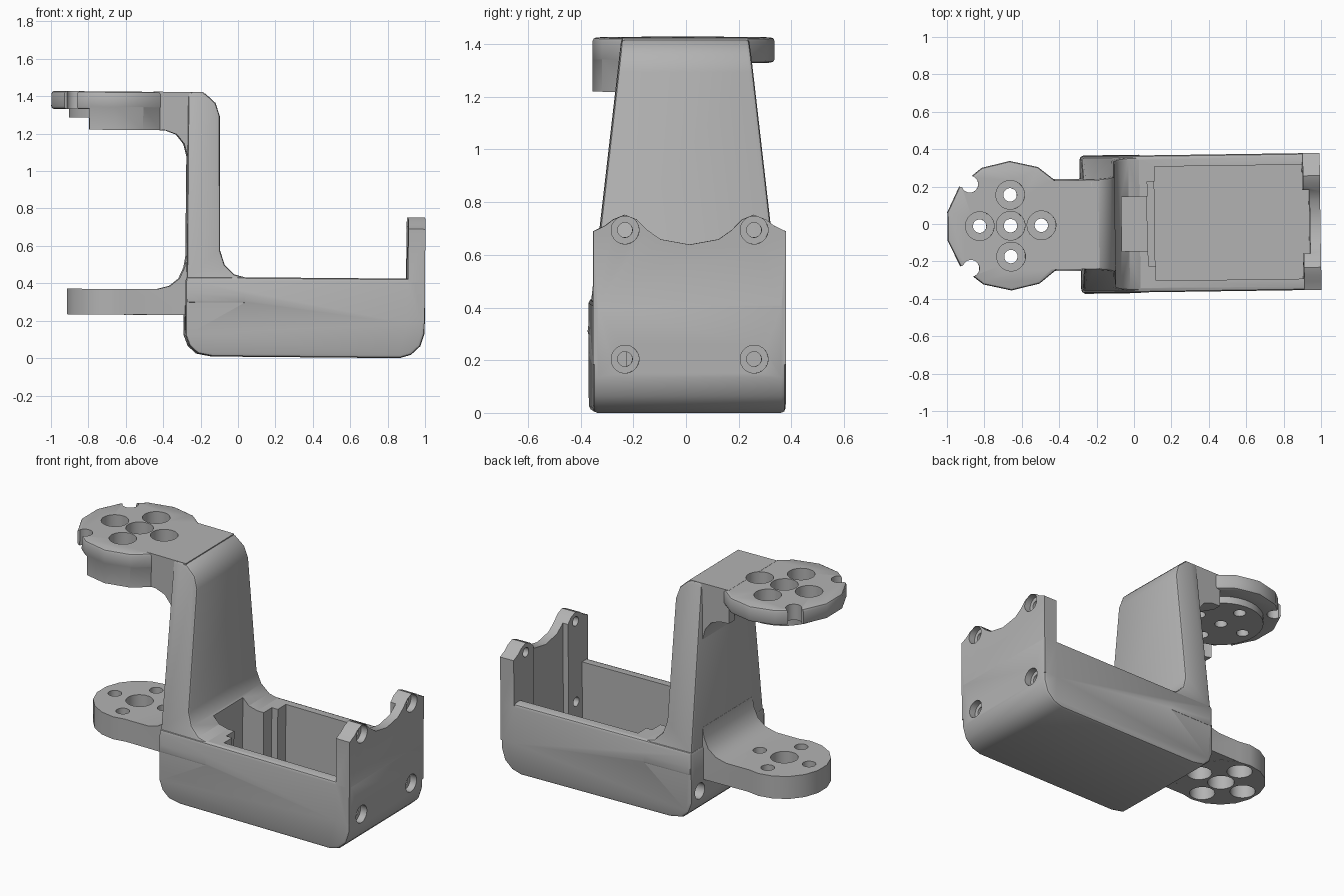
import bpy, bmesh, math
from mathutils import Matrix, Vector

if "Cube" in bpy.data.objects:
    bpy.data.objects.remove(bpy.data.objects["Cube"])

grey = bpy.data.materials.new("plain_grey")
grey.use_nodes = True
grey.diffuse_color = (0.45, 0.45, 0.45, 1)
grey.node_tree.nodes["Principled BSDF"].inputs["Base Color"].default_value = (0.45, 0.45, 0.45, 1)

PLACE = {"x": lambda p, d: (d, p[0], p[1]),
         "y": lambda p, d: (p[0], d, p[1]),
         "z": lambda p, d: (p[0], p[1], d)}


def prism(name, pts, axis, a, b, bevel=0, half_width=None):
    """Extrude a profile along an axis; half_width(z) tapers it in y."""
    bm = bmesh.new()
    ends = [[bm.verts.new(PLACE[axis](p, d)) for p in pts] for d in (a, b)]
    bm.faces.new(ends[0])
    bm.faces.new(ends[1])
    for i in range(len(pts)):
        j = (i + 1) % len(pts)
        bm.faces.new((ends[0][i], ends[0][j], ends[1][j], ends[1][i]))
    if half_width:
        for v in bm.verts:
            v.co.y *= half_width(v.co.z)
    bmesh.ops.recalc_face_normals(bm, faces=bm.faces)
    if bevel:
        sharp = [e for e in bm.edges if e.calc_face_angle(0) > math.radians(55)]
        bmesh.ops.bevel(bm, geom=sharp, offset=bevel, segments=2, profile=0.5, affect="EDGES")
    mesh = bpy.data.meshes.new(name)
    bm.to_mesh(mesh)
    bm.free()
    obj = bpy.data.objects.new(name, mesh)
    bpy.context.collection.objects.link(obj)
    mesh.materials.append(grey)
    return obj


def circle(cx, cy, r, n=24):
    return [(cx + r * math.cos(math.tau * (i + 0.5) / n),
             cy + r * math.sin(math.tau * (i + 0.5) / n)) for i in range(n)]


def rect(x0, x1, y0, y1):
    return [(x0, y0), (x1, y0), (x1, y1), (x0, y1)]


def combine(obj, tools, op="DIFFERENCE"):
    """Apply booleans with each tool, then discard the tools."""
    for tool in tools:
        mod = obj.modifiers.new("bool", "BOOLEAN")
        mod.operation, mod.solver, mod.object = op, "EXACT", tool
        deps = bpy.context.evaluated_depsgraph_get()
        mesh = bpy.data.meshes.new_from_object(obj.evaluated_get(deps))
        obj.modifiers.clear()
        obj.data = mesh
        bpy.data.objects.remove(tool)
    return obj


def drill(axis, c, r, a, b, n=24):
    return prism("cutter", circle(c[0], c[1], r, n), axis, a, b)


def block(x0, x1, y0, y1, z0, z1):
    return prism("cutter", rect(x0, x1, y0, y1), "z", z0, z1)


# Tray with rounded lower corners
housing = prism("housing_body", [
    (-0.288, 0.44), (-0.288, 0.13), (-0.265, 0.07), (-0.22, 0.03), (-0.14, 0.015),
    (0.86, 0.015), (0.92, 0.033), (0.97, 0.08), (0.992, 0.15), (0.992, 0.44)],
    "y", -0.366, 0.366, 0.018)

# Tapered neck with a fillet at the foot and a rounded top
neck = prism("neck", [
    (0.04, 0.3), (0.04, 0.437), (-0.03, 0.455), (-0.08, 0.505), (-0.105, 0.58),
    (-0.112, 1.3), (-0.135, 1.37), (-0.19, 1.42), (-0.23, 1.428), (-0.282, 1.428),
    (-0.282, 0.3)], "y", -1, 1, 0.014, lambda z: 0.36 - 0.115 * (z - 0.4))

# End wall with two screw bumps
half = [(0.11, 0.675), (0.16, 0.71), (0.2, 0.75), (0.245, 0.768),
        (0.29, 0.75), (0.32, 0.727), (0.366, 0.705)]
wave = [(-y, z) for y, z in reversed(half)] + [(0, 0.655)] + half
end_wall = prism("end_wall", [(-0.366, 0.2)] + wave + [(0.366, 0.2)], "x", 0.9, 0.991)
combine(housing, [neck, end_wall], "UNION")

# Cavity, ledge, cable slot and end wall recess
combine(housing, [
    block(0.11, 0.9, -0.305, 0.305, 0.08, 0.6),
    block(0.07, 0.2, -0.225, 0.225, 0.1, 0.6),
    block(-0.07, 0.15, -0.145, 0.145, 0.12, 0.56),
    block(0.85, 0.935, -0.17, 0.17, 0.08, 0.9)])

# Screw holes and their wide mouths
for side in (-1, 1):
    for z in (0.71, 0.22):
        combine(housing, [drill("x", (side * 0.245, z), 0.028, 0.85, 1.1),
                          drill("x", (side * 0.245, z), 0.053, 0.95, 1.1)])
    combine(housing, [drill("x", (side * 0.285, 0.18), 0.048, -0.4, -0.18)])

# Upper arm: root block, faceted disc, horn seat and one-sided skirt
CX = -0.672
upper = prism("upper_arm", [
    (-0.46, 1.428), (-0.46, 1.225), (-0.4, 1.222), (-0.34, 1.2), (-0.3, 1.15),
    (-0.281, 1.08), (-0.2, 1.08), (-0.2, 1.428)], "y", -0.238, 0.238)
combine(upper, [drill("z", (CX, 0), 0.28, 1.0, 1.335, 32)])
skirt = prism("skirt", circle(CX, 0, 0.345, 14), "z", 1.222, 1.36)
combine(skirt, [drill("z", (CX, 0), 0.28, 1.0, 1.335, 32),
                block(-1.2, -0.81, -0.5, 0.5, 1, 1.5),
                block(-1.2, 0, -0.13, 0.5, 1, 1.5)])
disc = prism("disc", circle(CX, 0, 0.346, 14), "z", 1.331, 1.427, 0.015)
seat = prism("horn_seat", circle(CX, 0, 0.245, 32), "z", 1.287, 1.35)
combine(upper, [skirt, disc, seat], "UNION")

RING = [(0, 0), (0.165, 0), (-0.165, 0), (0, 0.165), (0, -0.165)]
for dx, dy in RING:
    combine(upper, [drill("z", (CX + dx, dy), 0.036, 1.2, 1.5),
                    drill("z", (CX + dx, dy), 0.077, 1.345, 1.5)])
# Rim notches
for side in (-1, 1):
    combine(upper, [drill("z", (CX - 0.215, side * 0.225), 0.045, 1.2, 1.5),
                    drill("z", (CX - 0.255, side * 0.25), 0.04, 1.2, 1.5)])

# Lower arm: fillet root and round pad
LX = -0.663
lower = prism("lower_arm", [
    (LX, 0.235), (LX, 0.37), (-0.44, 0.372), (-0.37, 0.39), (-0.32, 0.43),
    (-0.293, 0.49), (-0.283, 0.55), (-0.25, 0.55), (-0.25, 0.235)], "y", -0.246, 0.246)
pad = prism("pad", circle(LX, 0, 0.258, 18), "z", 0.234, 0.371)
combine(lower, [pad], "UNION")
combine(lower, [drill("z", (LX, 0), 0.077, 0.1, 0.5)])
for dx, dy in RING[1:]:
    combine(lower, [drill("z", (LX + dx, dy), 0.038, 0.1, 0.5),
                    drill("z", (LX + dx, dy), 0.073, 0.1, 0.32)])

# Slight overall tilt, then shading
tilt = Matrix.Rotation(math.radians(0.8), 4, "Z") @ Matrix.Rotation(math.radians(0.5), 4, "Y")
parts = [housing, upper, lower]
for obj in parts:
    obj.data.transform(tilt)
low = min(v.co.z for v in housing.data.vertices)
bpy.ops.object.select_all(action="DESELECT")
for obj in parts:
    obj.data.transform(Matrix.Translation(Vector((0, 0, -low))))
    obj.select_set(True)
bpy.context.view_layer.objects.active = housing
bpy.ops.object.shade_smooth_by_angle(angle=math.radians(28))
